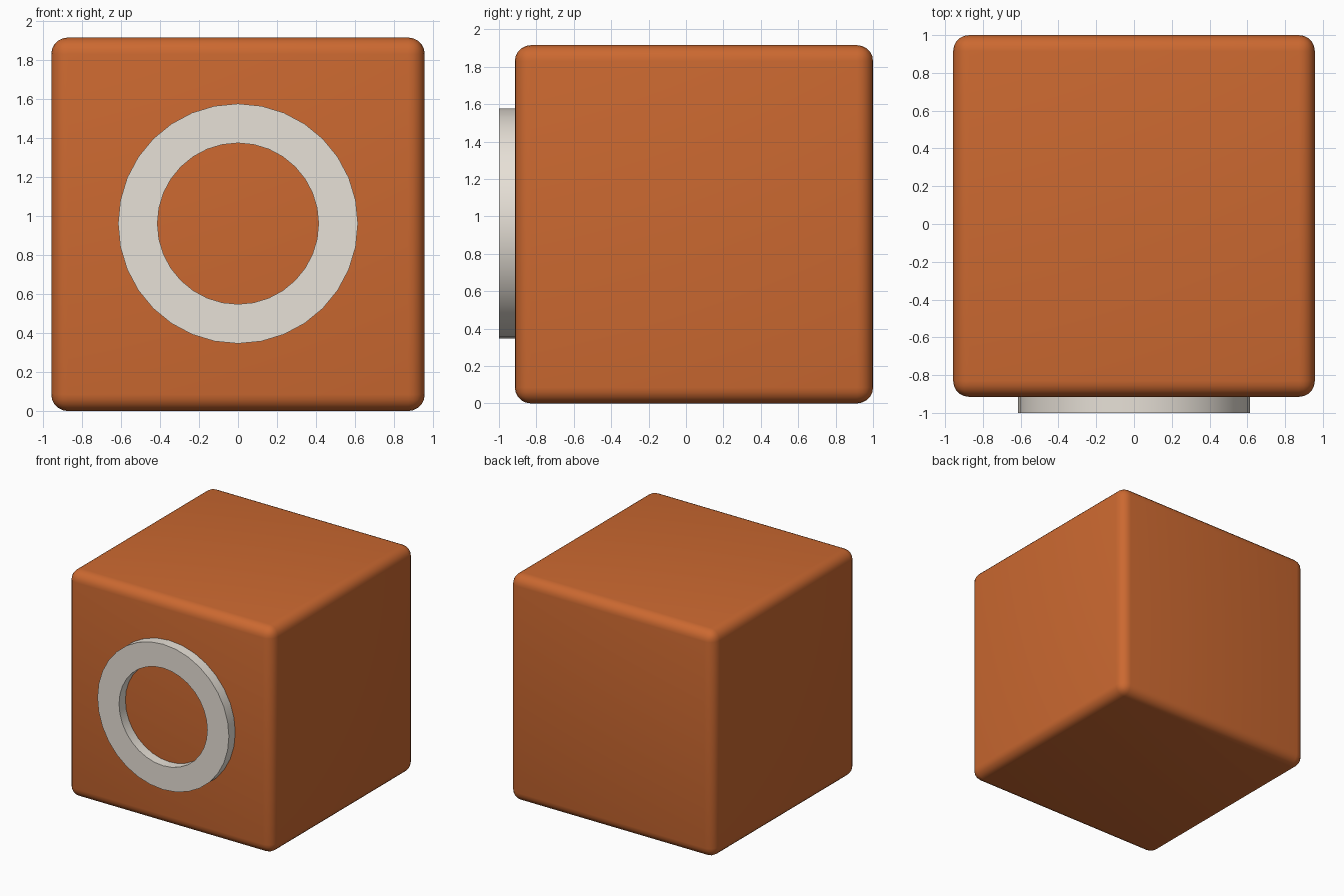
import bpy, bmesh, math

if "Cube" in bpy.data.objects:
    bpy.data.objects.remove(bpy.data.objects["Cube"])

SIZE = 1.915          # cube edge
FRONT = -0.915        # y of the cube's front face


def material(name, rgb):
    m = bpy.data.materials.new(name)
    m.diffuse_color = (*rgb, 1)
    m.use_nodes = True
    m.node_tree.nodes["Principled BSDF"].inputs["Base Color"].default_value = m.diffuse_color
    return m


def add_object(name, bm, mat):
    bmesh.ops.recalc_face_normals(bm, faces=bm.faces)
    mesh = bpy.data.meshes.new(name)
    bm.to_mesh(mesh)
    bm.free()
    mesh.materials.append(mat)
    ob = bpy.data.objects.new(name, mesh)
    bpy.context.collection.objects.link(ob)
    return ob


def smooth(ob):
    bpy.ops.object.select_all(action='DESELECT')
    ob.select_set(True)
    bpy.context.view_layer.objects.active = ob
    bpy.ops.object.shade_smooth_by_angle(angle=math.radians(35))


# Rounded cube body
bm = bmesh.new()
bmesh.ops.create_cube(bm, size=SIZE)
bmesh.ops.bevel(bm, geom=bm.edges[:], offset=0.085, segments=5,
                profile=0.5, affect='EDGES')
body = add_object("cube_body", bm, material("orange", (0.60, 0.14, 0.03)))
body.location = (0, FRONT + SIZE / 2, SIZE / 2)
smooth(body)

# Raised flat ring on the front, its back sunk slightly into the body
SEGMENTS = 32
profile = [(0.615, -1.0), (0.615, FRONT + 0.01), (0.413, FRONT + 0.01), (0.413, -1.0)]
bm = bmesh.new()
loops = []
for i in range(SEGMENTS):
    a = 2 * math.pi * i / SEGMENTS
    loops.append([bm.verts.new((r * math.cos(a), y, r * math.sin(a))) for r, y in profile])
for i in range(SEGMENTS):
    p, q = loops[i], loops[(i + 1) % SEGMENTS]
    for j in range(4):
        k = (j + 1) % 4
        bm.faces.new((p[j], p[k], q[k], q[j]))
ring = add_object("front_ring", bm, material("off_white", (0.80, 0.75, 0.68)))
ring.location.z = 0.961
smooth(ring)
